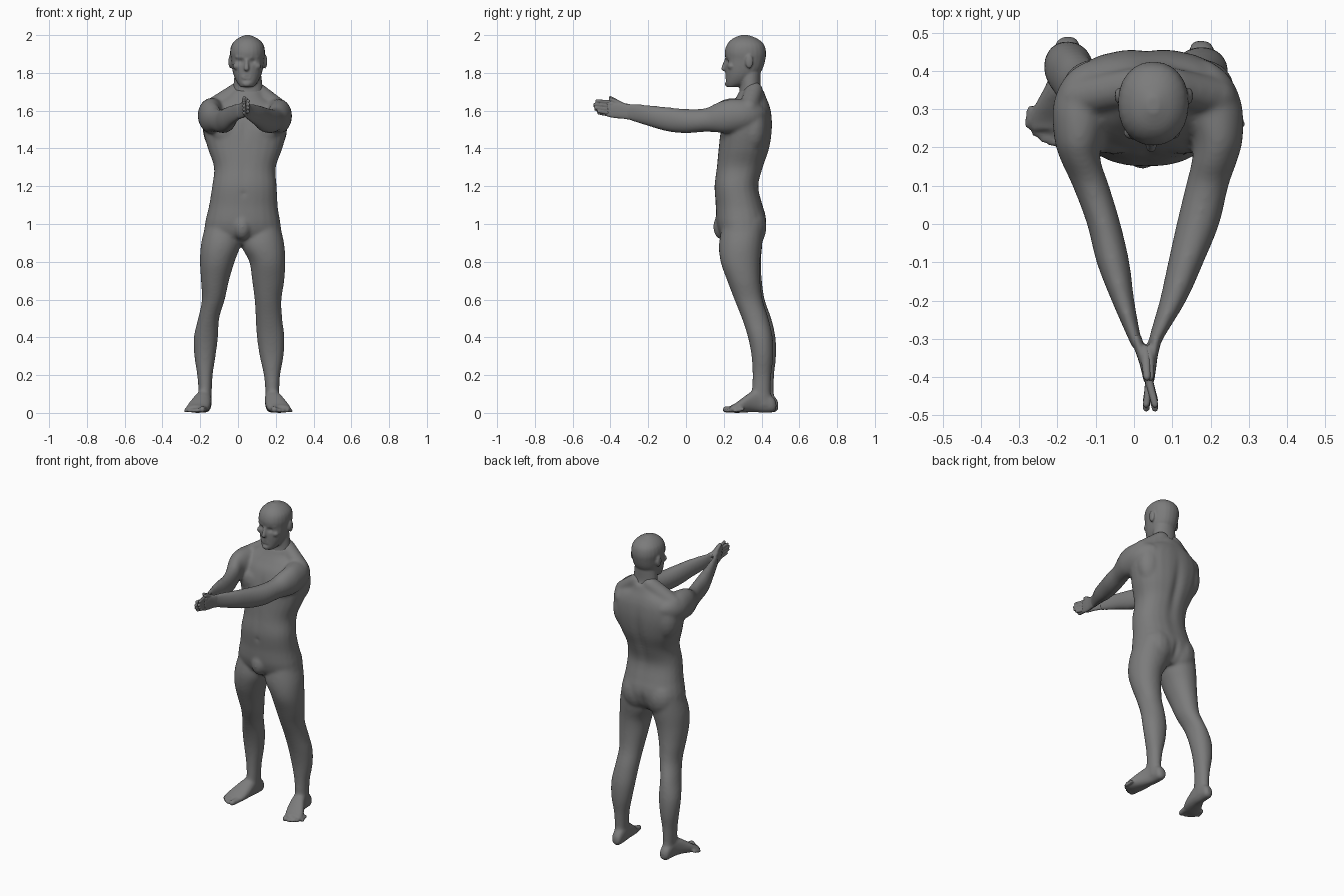
import bpy, math
from mathutils import Vector

verts, faces = [], []
grey = bpy.data.materials.new("dark grey")
grey.diffuse_color = (.2, .2, .2, 1)


def skin_rings(rings):
    """Add closed rings of points as a capped tube."""
    base, n = len(verts), len(rings[0])
    for r in rings:
        verts.extend(r)
    for i in range(len(rings) - 1):
        o = base + i * n
        for k in range(n):
            j = (k + 1) % n
            faces.append((o + k, o + j, o + n + j, o + n + k))
    faces.append(tuple(range(base + n - 1, base - 1, -1)))
    faces.append(tuple(range(len(verts) - n, len(verts))))


def loft(rows, axis, power=2.0, sides=24, steps=4):
    """Skin through sections (t, a0, a1, b0, b1) stacked along an axis."""
    rings = []
    n = len(rows)
    unit = []
    for k in range(sides):
        w = 2 * math.pi * k / sides
        unit.append([math.copysign(abs(c) ** (2 / power), c) for c in (math.cos(w), math.sin(w))])
    for i in range(n - 1):
        p = [rows[max(0, min(n - 1, i + k))] for k in (-1, 0, 1, 2)]
        for s in range(steps + (i == n - 2)):
            u = s / steps
            t, a0, a1, b0, b1 = [
                0.5 * (2 * q1 + (q2 - q0) * u + (2 * q0 - 5 * q1 + 4 * q2 - q3) * u * u
                       + (3 * q1 - q0 - 3 * q2 + q3) * u ** 3) for q0, q1, q2, q3 in zip(*p)]
            pts = [((a0 + a1 + (a1 - a0) * c) / 2, (b0 + b1 + (b1 - b0) * d) / 2) for c, d in unit]
            rings.append([(a, b, t) if axis == 'z' else (a, t, b) for a, b in pts])
    skin_rings(rings)


def ball(c, r):
    rings = []
    for i in range(11):
        h = math.pi * (.02 + .96 * i / 10)
        rings.append([(c[0] + r[0] * math.sin(h) * math.cos(w), c[1] + r[1] * math.sin(h) * math.sin(w),
                       c[2] - r[2] * math.cos(h)) for w in [math.pi * k / 8 for k in range(16)]])
    skin_rings(rings)


def limb(p, q, r0, r1):
    """Capsule with round ends."""
    p, q = Vector(p), Vector(q)
    d = (q - p).normalized()
    e = d.orthogonal().normalized()
    f = d.cross(e)
    rings = []
    for c, r, angles in ((p, r0, (-85, -60, -30, 0)), (q, r1, (0, 30, 60, 85))):
        for a in map(math.radians, angles):
            rings.append([c + d * r * math.sin(a) + (e * math.cos(w) + f * math.sin(w)) * r * math.cos(a)
                          for w in [math.pi * k / 6 for k in range(12)]])
    skin_rings(rings)


def fuse(name, voxel, polish, soften=0, dents=()):
    """Melt the pending parts into one smooth skin, press in grooves, soften."""
    mesh = bpy.data.meshes.new("parts")
    mesh.from_pydata([tuple(v) for v in verts], [], faces)
    verts.clear()
    faces.clear()
    ob = bpy.data.objects.new(name, mesh)
    bpy.context.collection.objects.link(ob)
    rm = ob.modifiers.new("fuse", 'REMESH')
    rm.mode = 'VOXEL'
    rm.voxel_size = voxel
    dg = bpy.context.evaluated_depsgraph_get()
    skin = bpy.data.meshes.new_from_object(ob.evaluated_get(dg))
    ob.modifiers.clear()
    ob.data = skin
    skin.name = name
    skin.materials.clear()
    skin.materials.append(grey)
    group = ob.vertex_groups.new(name="soft")
    group.add([v.index for v in skin.vertices if v.co.z > .1], 1, 'REPLACE')
    for v in skin.vertices if dents else ():
        x, y, z = v.co
        if z < .8 or y < .1 or not -.05 < x < .13:
            continue
        for c, r, push in dents:
            e = ((x - c[0]) / r[0]) ** 2 + ((y - c[1]) / r[1]) ** 2 + ((z - c[2]) / r[2]) ** 2
            if e < 6:
                v.co.y += push * math.exp(-e)
    for rep, g in ((soften, "soft"), (polish, "")):
        if rep:
            m = ob.modifiers.new("soften", 'SMOOTH')
            m.factor, m.iterations, m.vertex_group = .5, rep, g
    skin.polygons.foreach_set("use_smooth", [True] * len(skin.polygons))


# head with neck
loft([(1.64, -.02, .12, .30, .40), (1.68, -.03, .135, .282, .41), (1.73, -.025, .13, .285, .395),
      (1.80, -.018, .122, .28, .395)], 'z')
loft([(1.725, .015, .08, .217, .27), (1.745, -.002, .10, .21, .33), (1.78, -.02, .12, .209, .375),
      (1.82, -.031, .132, .208, .405), (1.87, -.037, .139, .209, .42), (1.91, -.042, .143, .205, .424),
      (1.95, -.033, .135, .217, .413), (1.98, -.005, .107, .245, .38), (2.0, .035, .065, .29, .33)], 'z', 2.15)
limb((.046, .211, 1.868), (.045, .2, 1.823), .008, .014)        # nose
limb((.03, .218, 1.777), (.062, .218, 1.777), .011, .011)       # mouth
ball((.046, .221, 1.742), (.024, .016, .016))                   # chin
for s in (-1, 1):
    ball((.052 + s * .092, .335, 1.86), (.011, .021, .037))     # ears
    limb((.048 + s * .018, .221, 1.884), (.048 + s * .05, .234, 1.885), .014, .013)  # brows
    ball((.047 + s * .05, .24, 1.835), (.025, .02, .02))        # cheekbones
fuse("head", .006, 3, dents=[
    ((.014, .21, 1.86), (.015, .05, .012), .012), ((.079, .21, 1.86), (.015, .05, .012), .012),
    ((.046, .2, 1.777), (.022, .03, .005), .004), ((.046, .21, 1.759), (.02, .03, .006), .005)])

# hands: palm, four fingers, thumb
for name, palm, x0, x1, dz in (
        ("left_hand", [(-.29, -.014, .018, 1.553, 1.634), (-.34, .006, .034, 1.56, 1.642),
                       (-.375, .017, .042, 1.562, 1.648), (-.41, .025, .046, 1.57, 1.65)], .034, .055, .004),
        ("right_hand", [(-.29, .043, .076, 1.55, 1.634), (-.34, .037, .063, 1.558, 1.64),
                        (-.375, .033, .058, 1.56, 1.645), (-.41, .03, .053, 1.566, 1.646)], .043, .032, -.004)):
    loft(palm, 'y', 2.3)
    for i, tip in enumerate((-.462, -.477, -.482, -.472)):
        z = 1.58 + .02 * i + dz
        limb((x0, -.39, z), (x1, tip, 1.592 + .0185 * i + dz), .0115, .009)
    limb((x0 - .004, -.33, 1.625), (x0, -.40, 1.664 + dz), .015, .010)
    fuse(name, .004, 3)

# torso
loft([(.89, -.07, .10, .23, .37), (.94, -.17, .22, .183, .41), (1.0, -.175, .225, .162, .426),
      (1.05, -.165, .217, .158, .422), (1.1, -.153, .21, .157, .407), (1.2, -.137, .205, .15, .385),
      (1.3, -.127, .2, .162, .41), (1.4, -.16, .235, .172, .443), (1.5, -.185, .26, .183, .457),
      (1.58, -.18, .255, .208, .454), (1.63, -.145, .215, .24, .442), (1.67, -.08, .15, .265, .425),
      (1.71, -.03, .132, .285, .41)], 'z', 2.3)
for s in (-1, 1):
    limb((.05 + s * .045, .36, 1.705), (.037 + s * .18, .33, 1.61), .05, .052)  # trapezius
    ball((.036 + s * .09, .225, 1.495), (.088, .042, .07))     # chest
    ball((.037 + s * .14, .355, 1.51), (.085, .075, .13))      # shoulder blades
    ball((.022 + s * .085, .335, .985), (.1, .092, .12))       # buttocks
ball((.022, .195, .985), (.05, .052, .07))                     # groin

# legs
loft([(1.02, .06, .215, .20, .41), (.9, .016, .244, .175, .405), (.8, .06, .25, .183, .392),
      (.7, .075, .245, .218, .393), (.6, .088, .23, .256, .406), (.5, .094, .234, .296, .437),
      (.4, .10, .246, .328, .459), (.3, .115, .241, .347, .462), (.2, .137, .223, .352, .452),
      (.1, .146, .218, .349, .449), (.04, .147, .215, .355, .465)], 'z', 2.1)
loft([(1.02, -.165, .0, .20, .41), (.9, -.195, .014, .175, .405), (.8, -.201, -.018, .185, .397),
      (.7, -.196, -.048, .22, .402), (.6, -.191, -.07, .26, .417), (.5, -.211, -.10, .303, .452),
      (.4, -.234, -.106, .338, .474), (.3, -.231, -.119, .358, .477), (.2, -.216, -.134, .363, .467),
      (.1, -.208, -.139, .358, .465), (.04, -.207, -.14, .36, .477)], 'z', 2.1)

# feet and toes
for s, dx, dy in ((1, 0, 0), (-1, .003, .01)):
    rows = [(.478, .16, .19, .02, .055), (.46, .146, .208, .004, .085), (.40, .143, .216, .002, .13),
            (.35, .143, .235, .004, .115), (.30, .148, .262, .002, .08), (.26, .16, .278, 0, .05),
            (.235, .175, .273, .003, .038)]
    loft([(y + dy, *sorted((s * a + dx, s * b + dx)), c, d) for y, a, b, c, d in rows], 'y', 2.3)
    for i in range(5):
        r = .018 if i == 0 else .0125 - .0007 * i
        x, y = .193 + .0205 * i + (.006 if i else 0), .21 + .003 * i * i
        limb((s * (x - .008) + dx, y + .045, .02), (s * x + dx, y, r), r, r * .95)

# arms
loft([(.425, -.125, -.09, 1.57, 1.6), (.40, -.165, -.07, 1.53, 1.63), (.36, -.195, -.06, 1.50, 1.652),
      (.3, -.213, -.06, 1.485, 1.667), (.22, -.208, -.08, 1.48, 1.664), (.17, -.193, -.088, 1.485, 1.645),
      (.1, -.161, -.065, 1.488, 1.612), (0, -.123, -.035, 1.48, 1.609), (-.1, -.098, -.012, 1.49, 1.619),
      (-.2, -.059, .001, 1.523, 1.63), (-.3, -.015, .019, 1.551, 1.64), (-.33, .0, .03, 1.56, 1.637)], 'y')
loft([(.425, .165, .20, 1.57, 1.6), (.40, .14, .235, 1.53, 1.625), (.36, .13, .265, 1.50, 1.648),
      (.3, .13, .284, 1.485, 1.662), (.22, .155, .284, 1.48, 1.659), (.16, .15, .268, 1.485, 1.64),
      (.1, .135, .247, 1.488, 1.612), (0, .111, .223, 1.48, 1.609), (-.1, .089, .182, 1.49, 1.619),
      (-.2, .067, .137, 1.518, 1.63), (-.3, .039, .076, 1.548, 1.64), (-.33, .04, .066, 1.558, 1.636)], 'y')

# body skin with spine, cleft, breastbone and navel grooves
fuse("body", .008, 2, 12, [
    ((.035, .45, 1.33), (.024, .08, .2), -.016), ((.022, .43, .95), (.014, .07, .06), -.016),
    ((.036, .18, 1.5), (.016, .05, .06), .008), ((.032, .155, 1.28), (.012, .05, .1), .004),
    ((.03, .155, 1.16), (.01, .04, .012), .008)])
